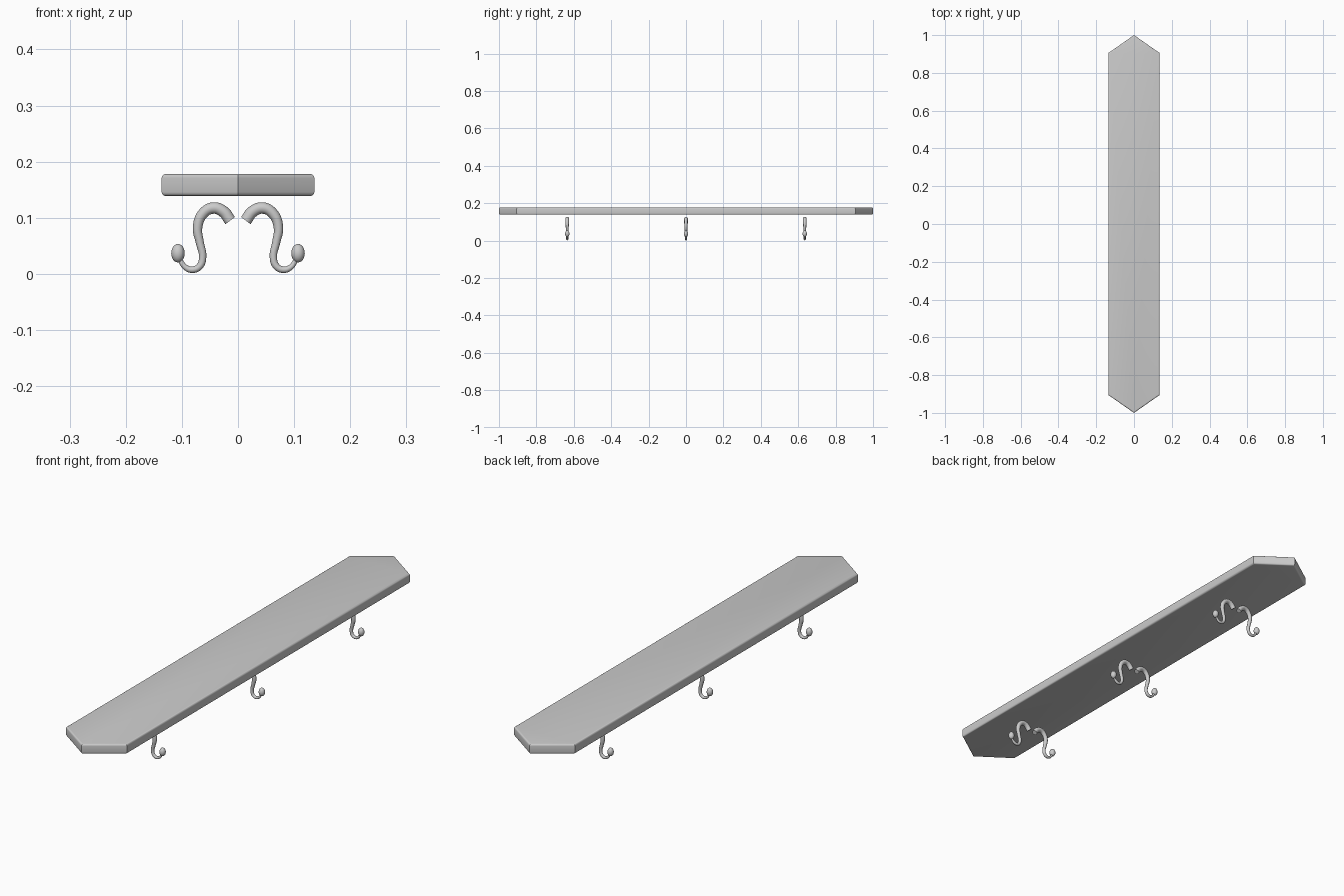
import bpy, bmesh

if "Cube" in bpy.data.objects:
    bpy.data.objects.remove(bpy.data.objects["Cube"])

def smooth(obj, angle=0.6):
    bpy.ops.object.select_all(action='DESELECT')
    obj.select_set(True)
    bpy.context.view_layer.objects.active = obj
    bpy.ops.object.shade_smooth_by_angle(angle=angle)

# Board: pointed plank with softly rounded top and bottom rims
HALF_W, SHOULDER, Z0, Z1 = 0.136, 0.905, 0.139, 0.178
outline = [(HALF_W, -SHOULDER), (HALF_W, SHOULDER), (0, 1),
           (-HALF_W, SHOULDER), (-HALF_W, -SHOULDER), (0, -1)]
bm = bmesh.new()
base = bm.faces.new([bm.verts.new((x, y, Z0)) for x, y in outline])
top = bmesh.ops.extrude_face_region(bm, geom=[base])['geom']
for v in top:
    if isinstance(v, bmesh.types.BMVert):
        v.co.z = Z1
if not base.is_valid or len(bm.faces) < 8:
    bmesh.ops.holes_fill(bm, edges=bm.edges)
bmesh.ops.recalc_face_normals(bm, faces=bm.faces)
rims = [e for e in bm.edges if abs(e.verts[0].co.z - e.verts[1].co.z) < 1e-6]
bmesh.ops.bevel(bm, geom=rims, offset=0.007, segments=4, profile=0.5, affect='EDGES')
mesh = bpy.data.meshes.new("board")
bm.to_mesh(mesh)
bm.free()
board = bpy.data.objects.new("board", mesh)
bpy.context.collection.objects.link(board)
smooth(board, 0.5)

# Hook path: x, z, tube radius
PATH = [(0.014, 0.095, 0.0105), (0.026, 0.111, 0.0105), (0.044, 0.1175, 0.0102),
        (0.062, 0.108, 0.0095), (0.072, 0.083, 0.0085), (0.068, 0.056, 0.0072),
        (0.063, 0.031, 0.0066), (0.068, 0.014, 0.0063), (0.081, 0.0075, 0.0058),
        (0.094, 0.012, 0.005), (0.104, 0.026, 0.004)]

def hook(side, y, label):
    # Tapered S-shaped tube
    curve = bpy.data.curves.new("hook_" + label, 'CURVE')
    curve.dimensions = '3D'
    curve.bevel_depth = 1.0
    curve.bevel_resolution = 4
    curve.resolution_u = 6
    curve.use_fill_caps = True
    spline = curve.splines.new('BEZIER')
    spline.bezier_points.add(len(PATH) - 1)
    for p, (x, z, r) in zip(spline.bezier_points, PATH):
        p.co = (side * x, y, z)
        p.radius = r
        p.handle_left_type = p.handle_right_type = 'AUTO'
    obj = bpy.data.objects.new("hook_" + label, curve)
    bpy.context.collection.objects.link(obj)
    bpy.ops.object.select_all(action='DESELECT')
    obj.select_set(True)
    bpy.context.view_layer.objects.active = obj
    bpy.ops.object.convert(target='MESH')
    smooth(bpy.context.object)
    # Oval knob on the tip
    bpy.ops.mesh.primitive_uv_sphere_add(segments=20, ring_count=12, radius=1,
                                         location=(side * 0.107, y, 0.037))
    knob = bpy.context.object
    knob.name = "knob_" + label
    knob.scale = (0.012, 0.012, 0.0165)
    smooth(knob)

for row, y in (("front", -0.635), ("middle", 0), ("back", 0.635)):
    for name, side in (("left", -1), ("right", 1)):
        hook(side, y, row + "_" + name)
